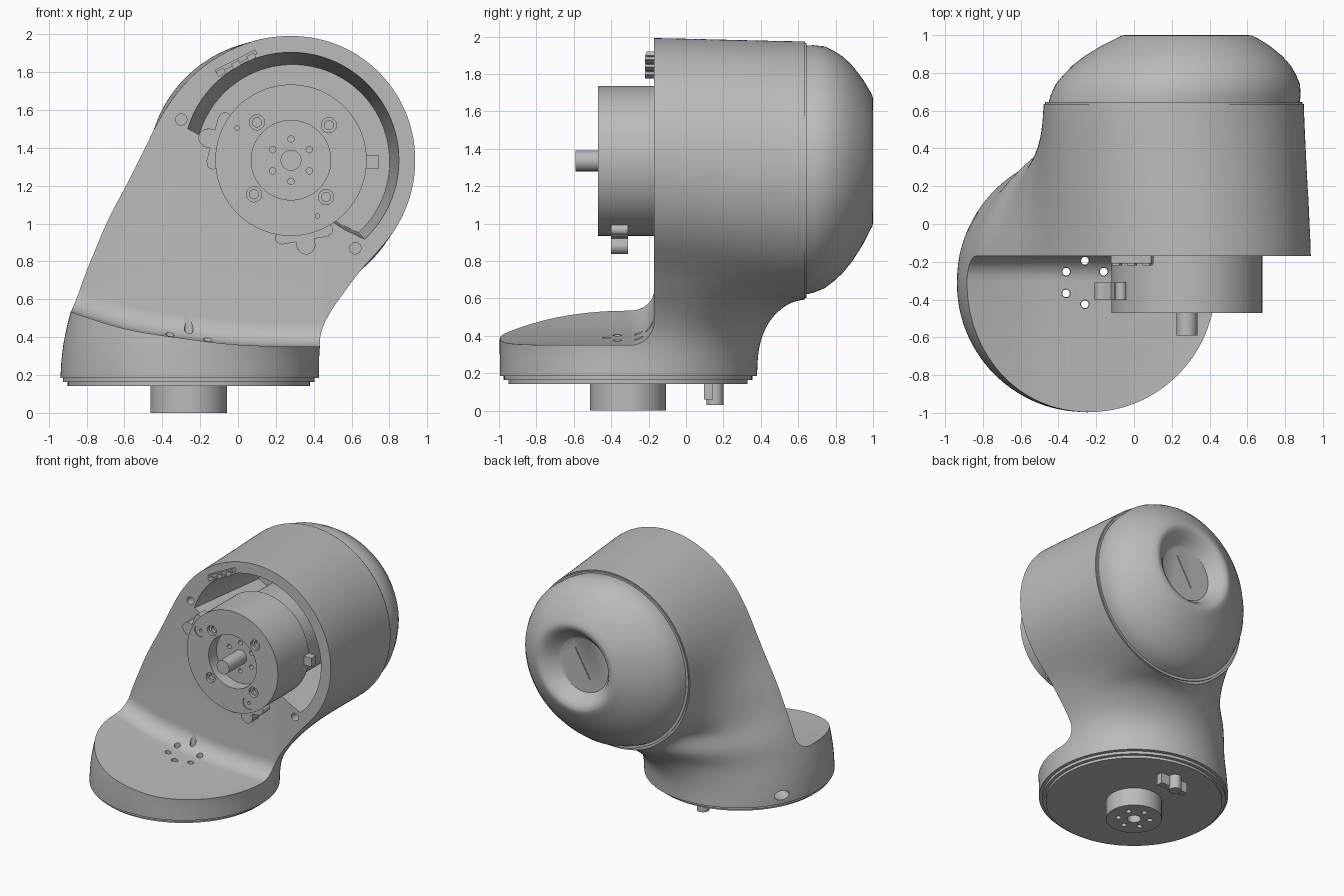
import bpy, bmesh, math
from math import sin, cos, pi, radians
from mathutils import Matrix, Vector

if "Cube" in bpy.data.objects:
    bpy.data.objects.remove(bpy.data.objects["Cube"], do_unlink=True)

grey = bpy.data.materials.new("plain_grey")
grey.use_nodes = True
grey.diffuse_color = (0.5, 0.5, 0.5, 1)
grey.node_tree.nodes["Principled BSDF"].inputs["Base Color"].default_value = (0.5, 0.5, 0.5, 1)
parts = []


def finish(name, bm, part=True):
    bmesh.ops.recalc_face_normals(bm, faces=bm.faces)
    mesh = bpy.data.meshes.new(name)
    bm.to_mesh(mesh)
    bm.free()
    obj = bpy.data.objects.new(name, mesh)
    bpy.context.collection.objects.link(obj)
    if part:
        mesh.materials.append(grey)
        parts.append(obj)
    return obj


def loft(name, rings, part=True):
    """Skin a list of equal closed rings and cap both ends."""
    bm = bmesh.new()
    rows = [[bm.verts.new(p) for p in ring] for ring in rings]
    n = len(rows[0])
    for a, b in zip(rows, rows[1:]):
        for i in range(n):
            j = (i + 1) % n
            bm.faces.new((a[i], a[j], b[j], b[i]))
    bm.faces.new(rows[0])
    bm.faces.new(rows[-1])
    return finish(name, bm, part)


def ring(cx, cz, r, y, n=96):
    return [(cx + r * cos(2 * pi * i / n), y, cz + r * sin(2 * pi * i / n)) for i in range(n)]


def rod_y(name, x, z, r, y0, y1, part=True, n=48):
    return loft(name, [ring(x, z, r, y0, n), ring(x, z, r, y1, n)], part)


def rod_z(name, x, y, r, z0, z1, part=True, n=48):
    circle = ring(x, y, r, 0, n)
    return loft(name, [[(p[0], p[2], z) for p in circle] for z in (z0, z1)], part)


def box(name, centre, size, angle=0, part=True):
    bm = bmesh.new()
    bmesh.ops.create_cube(bm, size=1, matrix=Matrix.Translation(centre)
                          @ Matrix.Rotation(-angle, 4, "Y") @ Matrix.Diagonal((*size, 1)))
    return finish(name, bm, part)


def apply_modifier(obj, kind, **settings):
    bpy.context.view_layer.objects.active = obj
    mod = obj.modifiers.new("shape", kind)
    for key, value in settings.items():
        setattr(mod, key, value)
    bpy.ops.object.modifier_apply(modifier=mod.name)


def boolean(obj, tools, operation="DIFFERENCE"):
    """Apply each tool to the part, then discard the tool."""
    for tool in tools:
        apply_modifier(obj, "BOOLEAN", operation=operation, solver="EXACT", object=tool)
        bpy.data.objects.remove(tool, do_unlink=True)


def curve(points, t):
    """Smooth interpolation through (position, value) points."""
    if t <= points[0][0]:
        return points[0][1]
    for k in range(len(points) - 1):
        (a, va), (b, vb) = points[k], points[k + 1]
        if t <= b:
            lo, hi = points[max(k - 1, 0)], points[min(k + 2, len(points) - 1)]
            ma = (vb - lo[1]) / (b - lo[0]) * (b - a)
            mb = (hi[1] - va) / (hi[0] - a) * (b - a)
            u = (t - a) / (b - a)
            return ((2*u**3 - 3*u**2 + 1) * va + (u**3 - 2*u**2 + u) * ma
                    + (3*u**2 - 2*u**3) * vb + (u**3 - u**2) * mb)
    return points[-1][1]


BX, BY, BR = -0.26, -0.31, 0.69      # base axis
MX, MZ = 0.28, 1.335                 # motor axis
FRONT = -0.17                        # flat front panel

# Neck and foot: horizontal sections, narrowing and leaning into the housing
left = [(.19, -.945), (.35, -.93), (.55, -.885), (.7, -.83), (.8, -.78), (.9, -.72), (1, -.62)]
right = [(.19, .435), (.35, .43), (.45, .455), (.55, .505), (.7, .6), (.8, .68), (.9, .75), (1, .78)]
back = [(.19, .385), (.3, .385), (.4, .41), (.5, .465), (.56, .53), (.61, .61), (.7, .62), (1, .6)]
peak = [(.19, BX), (.4, -.17), (.6, .13), (.8, .2), (1, .21)]


def section(z):
    xl, xr, yb, px = (curve(c, z) for c in (left, right, back, peak))
    pts = []
    for i in range(96):
        c, s = cos(2 * pi * i / 96), sin(2 * pi * i / 96)
        mid = px if s > 0 else (xl + xr) / 2
        x = mid + c * ((xr - mid) if c > 0 else (mid - xl))
        pts.append((x, BY + s * ((yb - BY) if s > 0 else BR), z))
    return pts


body = loft("body_shell", [section(.05 + .95 * i / 38) for i in range(39)])

# Housing: the teardrop front outline (angle, radius) flows into the round back rim
outline = [(0, .662), (90, .662), (115, .664), (127, .672), (137, .684), (148, .698), (155, .71),
           (163, .73), (175, .775), (189, .89), (203, 1.118), (210, 1.283), (213, 1.35),
           (223, 1.072), (249, .786), (270, .735), (289, .776), (297, .714), (307, .674),
           (319, .663), (360, .662)]
N = 144
front = [(MX + curve(outline, 360 * i / N) * cos(2 * pi * i / N), FRONT,
          MZ + curve(outline, 360 * i / N) * sin(2 * pi * i / N)) for i in range(N)]
rim = ring(.21, 1.285, .692, .61, N)
shells = [[(x, -.33, z) for x, y, z in front]]
for k in range(9):
    shells.append([Vector(a).lerp(Vector(b), k / 8) for a, b in zip(front, rim)])
shells.append(ring(.21, 1.285, .692, .76, N))
boolean(body, [loft("housing", shells, False)], "UNION")

# Melt the neck and housing into one flowing skin, then trim the back and the underside
apply_modifier(body, "REMESH", mode="VOXEL", voxel_size=.025)
apply_modifier(body, "SMOOTH", factor=.5, iterations=70)
boolean(body, [box("back_trim", (0, 1.135, 1.2), (3, 1, 3), 0, False),
               box("under_trim", (0, 0, -.315), (3, 3, 1), 0, False)])
rod_y("rim_lip", .21, 1.285, .682, .6, .645, n=N)

# Clear the space in front of the panel and above the foot, with a fillet between
foot_top = [(-1.2, .66), (-.9, .54), (-.6, .445), (-.3, .395), (0, .36), (.42, .35), (1.2, .35)]
R = .13
sweep = []
for i in range(49):
    x = -1.2 + 2.4 * i / 48
    z = curve(foot_top, x)
    arc = [(x, FRONT - R + R * sin(a * pi / 16), z + R - R * cos(a * pi / 16)) for a in range(9)]
    sweep.append([(x, -1.3, z)] + arc + [(x, FRONT, 2.4), (x, -1.3, 2.4)])
boolean(body, [loft("front_cutter", sweep, False)])

# Crescent pocket around the motor, tapering inwards
arc = [(MX + .57 * cos(radians(a)), MZ + .57 * sin(radians(a))) for a in range(-47, 164, 3)]
arc += [(-.17, 1.45), (.56, .97)]
pocket = loft("pocket_cutter", [[(.36 + (x - .36) * s, y, 1.26 + (z - 1.26) * s) for x, z in arc]
                                for y, s in ((-.4, 1), (FRONT, 1), (.55, .9))], False)
boolean(body, [pocket])
boolean(body, [rod_y("hole", x, z, .03, -.3, -.1, False, 24) for x, z in ((-.3, 1.55), (.62, .87))])

# Base plates and output hub
lower = rod_z("base_plate", BX, BY, .665, .163, .19, n=96)
under = rod_z("base_step", BX, BY, .64, .143, .17, n=96)
hub = rod_z("output_hub", BX, BY, .203, 0, .16)
boolean(hub, [rod_z("hole", BX, BY, .05, -.1, .08, False)])
for obj, r in ((body, .023), (lower, .02), (under, .02), (hub, .02)):
    boolean(obj, [rod_z("hole", BX + .115 * sin(k * pi / 3), BY + .115 * cos(k * pi / 3),
                        r, -.1, .55, False, 20) for k in range(6)])

# Oval cable port low on the right-hand side of the base
port = rod_y("port", 0, 0, .035, -.15, .15, False, 32)
port.matrix_world = (Matrix.Translation((BX - BR * cos(.5), BY + BR * sin(.5), .25))
                     @ Matrix.Rotation(pi / 2 - .5, 4, "Z") @ Matrix.Diagonal((1.7, 1, 1, 1)))
bpy.context.view_layer.update()
boolean(body, [port])

# Domed back cover with a dished centre
dome = [(.666, .63), (.662, .68), (.647, .74), (.616, .79), (.577, .84), (.522, .89), (.443, .945),
        (.38, .98), (.345, .998), (.32, 1), (.29, .985), (.255, .95), (.225, .91), (.21, .9)]
cover = []
for r, y in dome:
    t = min((y - .63) / .35, 1)
    cover.append(ring(.21 + (MX - .21) * t, 1.285 + (MZ - 1.285) * t, r, y))
back_cover = loft("back_cover", cover)
boolean(back_cover, [box("slot", (MX, .9, MZ), (.26, .03, .008), radians(60), False)])

# Motor with a recessed face, shaft and screw holes, on a slimmer rear body
motor = rod_y("motor", MX, MZ, .4, -.47, -.08, n=96)
rod_y("motor_rear", MX, MZ, .34, -.1, .5, n=96)
cuts = [rod_y("recess", MX, MZ, .21, -.6, -.37, False, 64)]
for k in range(6):
    a = k * pi / 3 + pi / 2
    cuts.append(rod_y("hole", MX + .112 * cos(a), MZ + .112 * sin(a), .017, -.5, -.32, False, 16))
for x, z in ((.1, 1.535), (.48, 1.52), (.085, 1.155), (.465, 1.14)):
    cuts.append(rod_y("hole", x, z, .04, -.6, -.445, False, 32))
    cuts.append(rod_y("hole", x, z, .024, -.6, -.42, False, 24))
for x, z in ((-.005, 1.505), (.42, 1.04)):
    cuts.append(rod_y("hole", x, z, .048, -.6, -.463, False, 32))
    cuts.append(rod_y("hole", x, z, .012, -.6, -.43, False, 16))
boolean(motor, cuts)
rod_y("motor_shaft", MX, MZ, .055, -.59, -.3)
box("motor_plug", (.68, -.11, 1.325), (.13, .06, .07))


# Three-lobed cable clips on the motor rims
def clip(name, angle):
    out, along = Vector((cos(angle), 0, sin(angle))), Vector((-sin(angle), 0, cos(angle)))
    hub_point = Vector((MX, -.355, MZ))
    box(name + "_bar", hub_point + out * .4, (.06, .09, .25), angle)
    box(name + "_neck", hub_point + out * .43, (.08, .09, .1), angle)
    for tag, o, s, r in (("nub", .46, 0, .045), ("upper_end", .395, .125, .03), ("lower_end", .395, -.125, .03)):
        p = hub_point + out * o + along * s
        rod_y(name + "_" + tag, p.x, p.z, r, -.4, -.31, n=24)


clip("left_clip", radians(165))
clip("lower_clip", radians(-80))

# Clip under the base
box("base_clip_bar", (BX, .12, .105), (.24, .05, .09))
rod_z("base_clip_nub", BX, .155, .045, .03, .15, n=24)

# Ridge latch on the upper rim
box("rim_latch", (-.01, -.185, 1.855), (.24, .05, .025), radians(27))
for s in (-.09, 0, .09):
    box("rim_latch_tooth", (-.01 + s * .89, -.19, 1.84 + s * .45), (.045, .06, .03), radians(27))

# Smooth shading with crisp edges
bpy.ops.object.select_all(action="DESELECT")
for obj in parts:
    obj.select_set(True)
bpy.context.view_layer.objects.active = body
bpy.ops.object.shade_smooth_by_angle(angle=radians(32))
